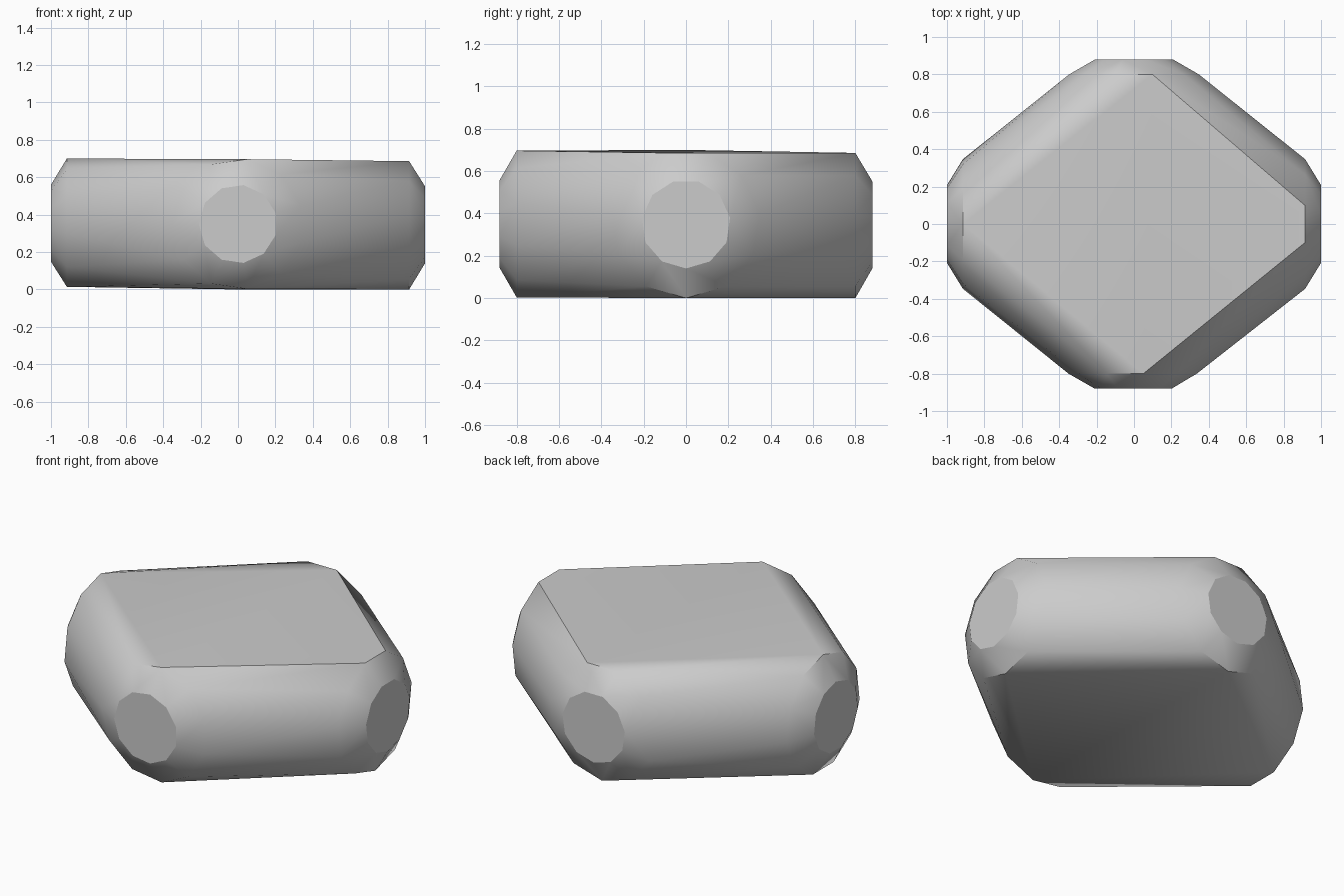
import bpy
import bmesh
import math
from mathutils import Vector

cube = bpy.data.objects.get("Cube")
if cube:
    bpy.data.objects.remove(cube, do_unlink=True)

SIDES = 11
STEP = 2 * math.pi / SIDES
MID = 0.35           # height of the body's middle
RING_R, CAP_R = 0.35, 0.21

# Light grey surface
grey = bpy.data.materials.new("plain_grey")
grey.use_nodes = True
colour = (0.6, 0.6, 0.6, 1)
grey.diffuse_color = colour
grey.node_tree.nodes["Principled BSDF"].inputs["Base Color"].default_value = colour


def add_ring(bm, axis, distance, radius, turn):
    """Add a polygon of points facing along axis, turned from straight up."""
    across = Vector((abs(axis.y), abs(axis.x), 0))
    verts = []
    for i in range(SIDES):
        a = turn + i * STEP
        point = axis * distance + across * (radius * math.sin(a))
        point.z = MID + radius * math.cos(a)
        verts.append(bm.verts.new(point))
    return verts


# Four blunt corners: direction, ring distance, cap distance, turn
corners = [
    (Vector((1, 0, 0)), 0.915, 1.0, STEP / 2),
    (Vector((-1, 0, 0)), 0.915, 1.0, 0),
    (Vector((0, 1, 0)), 0.80, 0.88, STEP / 2),
    (Vector((0, -1, 0)), 0.80, 0.88, STEP / 4),
]

# Rounded diamond body stretched over the corner rings
bm = bmesh.new()
for axis, ring_at, cap_at, turn in corners:
    add_ring(bm, axis, ring_at, RING_R, turn)
    add_ring(bm, axis, cap_at, CAP_R, turn)
bmesh.ops.convex_hull(bm, input=bm.verts[:])
bmesh.ops.dissolve_limit(bm, angle_limit=math.radians(0.5),
                         verts=bm.verts[:], edges=bm.edges[:])
bmesh.ops.recalc_face_normals(bm, faces=bm.faces[:])

# Crisp rims around the flat end caps
for face in bm.faces:
    for axis, ring_at, cap_at, turn in corners:
        if face.normal.dot(axis) > 0.999:
            for edge in face.edges:
                edge.smooth = False

mesh = bpy.data.meshes.new("rounded_diamond_body")
bm.to_mesh(mesh)
bm.free()
mesh.materials.append(grey)
body = bpy.data.objects.new("rounded_diamond_body", mesh)
bpy.context.collection.objects.link(body)

# Smooth rounded sides
bpy.ops.object.select_all(action="DESELECT")
body.select_set(True)
bpy.context.view_layer.objects.active = body
bpy.ops.object.shade_smooth_by_angle(angle=math.radians(35), keep_sharp_edges=True)
